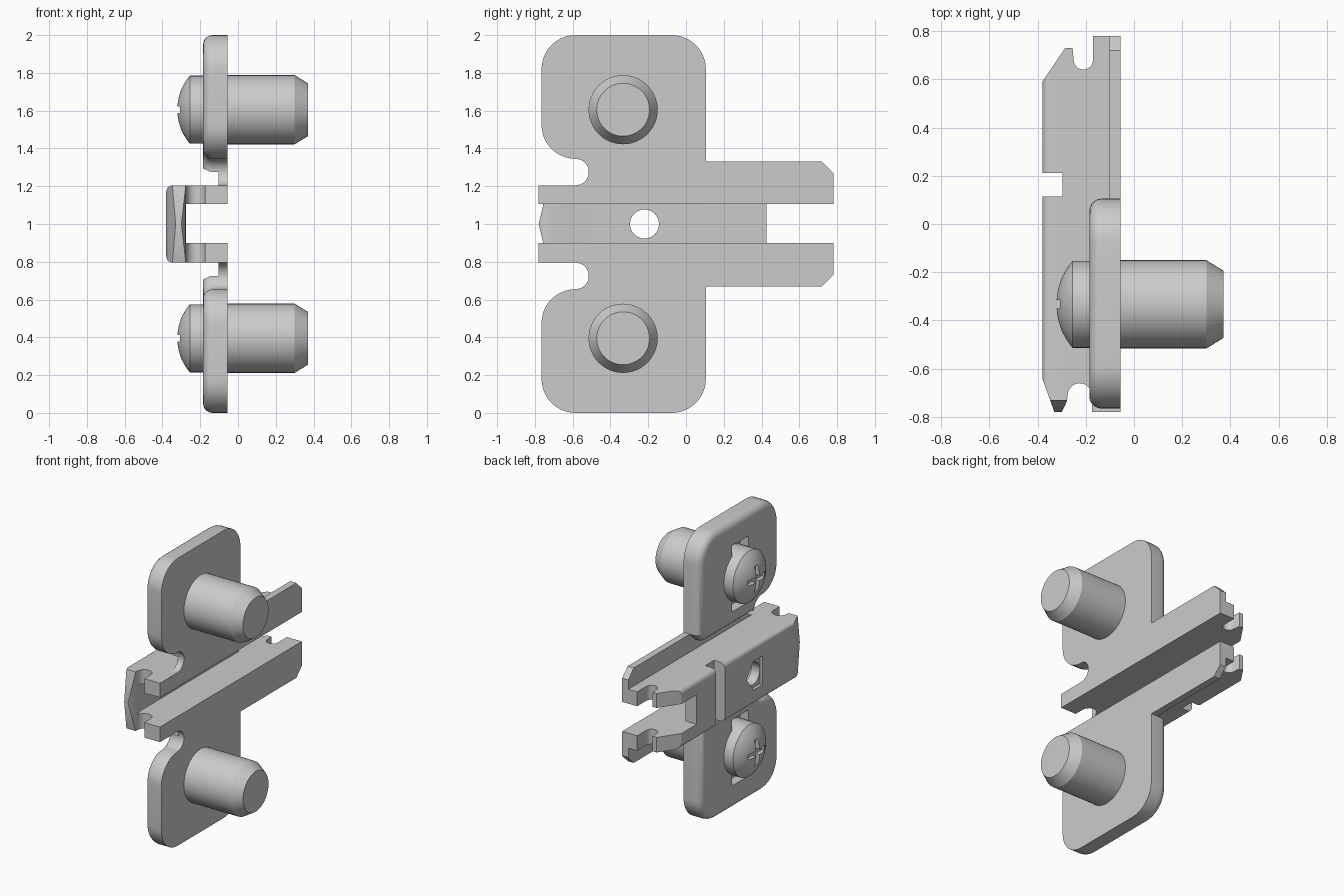
import bpy, bmesh, math
from math import cos, sin, radians

if "Cube" in bpy.data.objects:
    bpy.data.objects.remove(bpy.data.objects["Cube"])


def arc(cx, cy, r, a0, a1, n=10):
    return [(cx + r * cos(radians(a0 + (a1 - a0) * i / n)),
             cy + r * sin(radians(a0 + (a1 - a0) * i / n))) for i in range(n + 1)]


def finish(bm, name):
    bmesh.ops.remove_doubles(bm, verts=bm.verts, dist=1e-5)
    bmesh.ops.recalc_face_normals(bm, faces=bm.faces)
    me = bpy.data.meshes.new(name)
    bm.to_mesh(me)
    bm.free()
    ob = bpy.data.objects.new(name, me)
    bpy.context.collection.objects.link(ob)
    return ob


def prism(name, pts, axis, a, b, bevel=0, pick=None):
    """Extrude a closed outline along x (points are y, z) or z (points are x, y)."""
    bm = bmesh.new()
    place = (lambda p, t: (t, *p)) if axis == 'x' else (lambda p, t: (*p, t))
    rings = [[bm.verts.new(place(p, t)) for p in pts] for t in (a, b)]
    n = len(pts)
    bm.faces.new(rings[0])
    bm.faces.new(rings[1][::-1])
    for i in range(n):
        j = (i + 1) % n
        bm.faces.new((rings[0][i], rings[1][i], rings[1][j], rings[0][j]))
    bmesh.ops.remove_doubles(bm, verts=bm.verts, dist=1e-5)
    bmesh.ops.recalc_face_normals(bm, faces=bm.faces)
    if bevel:
        edges = [e for e in bm.edges if pick(*[v.co for v in e.verts])]
        bmesh.ops.bevel(bm, geom=edges, offset=bevel, segments=5, profile=0.5,
                        affect='EDGES', clamp_overlap=False)
    return finish(bm, name)


def box(x0, x1, y0, y1, z0, z1):
    return prism("cutter", [(x0, y0), (x1, y0), (x1, y1), (x0, y1)], 'z', z0, z1)


def lathe(name, profile, y, z, n=48):
    """Revolve (x, radius) points about an axis along x."""
    bm = bmesh.new()
    vs = [bm.verts.new((x, y, z + r)) for x, r in profile]
    es = [bm.edges.new(p) for p in zip(vs, vs[1:])]
    bmesh.ops.spin(bm, geom=vs + es, cent=(0, y, z), axis=(1, 0, 0),
                   angle=2 * math.pi, steps=n, use_duplicate=False)
    return finish(bm, name)


def cut(ob, cutters):
    bpy.context.view_layer.objects.active = ob
    for c in cutters:
        c.hide_render = True
        m = ob.modifiers.new("cut", 'BOOLEAN')
        m.operation, m.solver, m.object = 'DIFFERENCE', 'EXACT', c
        bpy.ops.object.modifier_apply(modifier=m.name)
        bpy.data.objects.remove(c)


def flip(pts, s):
    return [(y, 1 + s * d) for y, d in pts]


# Central channel: side profile extruded across its width, then hollowed
side = ([(-0.055, 0.78), (-0.17, 0.78)] + arc(-0.21, 0.68, 0.04, 0, -180)
        + [(-0.255, 0.73), (-0.285, 0.73), (-0.38, 0.59), (-0.38, -0.64),
           (-0.33, -0.78), (-0.30, -0.78), (-0.278, -0.735)]
        + arc(-0.225, -0.71, 0.05, 180, 0) + [(-0.175, -0.78), (-0.055, -0.78)])
channel = prism("channel", side, 'z', 0.795, 1.205, 0.035,
                lambda p, q: p.x < -0.379 and q.x < -0.379 and abs(p.z - q.z) < 0.01)
inner = [(-0.295, 0.9), (-0.295, -0.64), (-0.27, -0.74), (-0.265, -0.9), (0, -0.9), (0, 0.9)]
cutters = [prism("cutter", inner, 'z', 0.9, 1.105),
           box(-0.5, -0.2, 0.425, 0.9, 0.9, 1.105),        # open rear end
           box(-0.5, -0.297, 0.115, 0.212, 0.7, 1.3),      # cross window
           prism("cutter", [(-0.12, 1.0), (-0.2, 1.1), (-0.3, 1.1), (-0.3, 0.9), (-0.2, 0.9)],
                 'x', -0.5, -0.36),                        # shallow recess round the hole
           prism("cutter", arc(-0.22, 1.0, 0.077, 0, 345, 23), 'x', -0.5, -0.2)]
for s in (1, -1):                                          # pointed front tip
    cutters.append(prism("cutter", flip([(-0.78, 0), (-0.73, 0.21), (-0.9, 0.21), (-0.9, 0)], s),
                         'x', -0.5, -0.262))
cut(channel, cutters)

wing_outline = ([(0.105, 0.33)] + arc(-0.075, 0.82, 0.18, 0, 90) + arc(-0.585, 0.82, 0.18, 90, 180)
                + arc(-0.585, 0.525, 0.18, 180, 270) + arc(-0.585, 0.275, 0.07, 90, 0)
                + [(0.05, 0.275)])
flange_outline = (arc(-0.585, 0.275, 0.07, -90, 0)
                  + [(0.05, 0.275), (0.105, 0.33), (0.72, 0.33), (0.78, 0.27), (0.78, 0.205)])
R, SY = 0.275, -0.333
dome = [(-0.322 + R * (1 - cos(t)), R * sin(t))
        for t in [math.asin(0.18 / R) * i / 8 for i in range(9)]]
screw_profile = dome + [(-0.1, 0.18), (-0.1, 0.183), (0.3, 0.183), (0.37, 0.14), (0.37, 0)]

parts = [channel]
for s, side_name in ((1, "upper"), (-1, "lower")):
    sz = 1 + s * 0.605
    # Thick mounting wing with rounded outer rim and a slot behind the screw head
    wing = prism(side_name + "_wing", flip(wing_outline, s), 'x', -0.185, -0.055, 0.05,
                 lambda p, q: p.x < -0.18 and q.x < -0.18)
    cut(wing, [box(-0.3, -0.12, SY - 0.09, SY + 0.09, sz - 0.23, sz + 0.23)])
    # Thin flange joining wing and channel, running on as an arm
    flange = prism(side_name + "_flange", flip(flange_outline, s), 'x', -0.102, -0.055)
    # Screw with domed cross-slot head
    screw = lathe(side_name + "_screw", screw_profile, SY, sz)
    cut(screw, [box(-0.4, -0.29, SY - 0.09, SY + 0.09, sz - 0.018, sz + 0.018),
                box(-0.4, -0.29, SY - 0.018, SY + 0.018, sz - 0.09, sz + 0.09)])
    parts += [wing, flange, screw]

bpy.ops.object.select_all(action='DESELECT')
for ob in parts:
    ob.select_set(True)
bpy.context.view_layer.objects.active = channel
bpy.ops.object.shade_smooth_by_angle(angle=radians(28))
